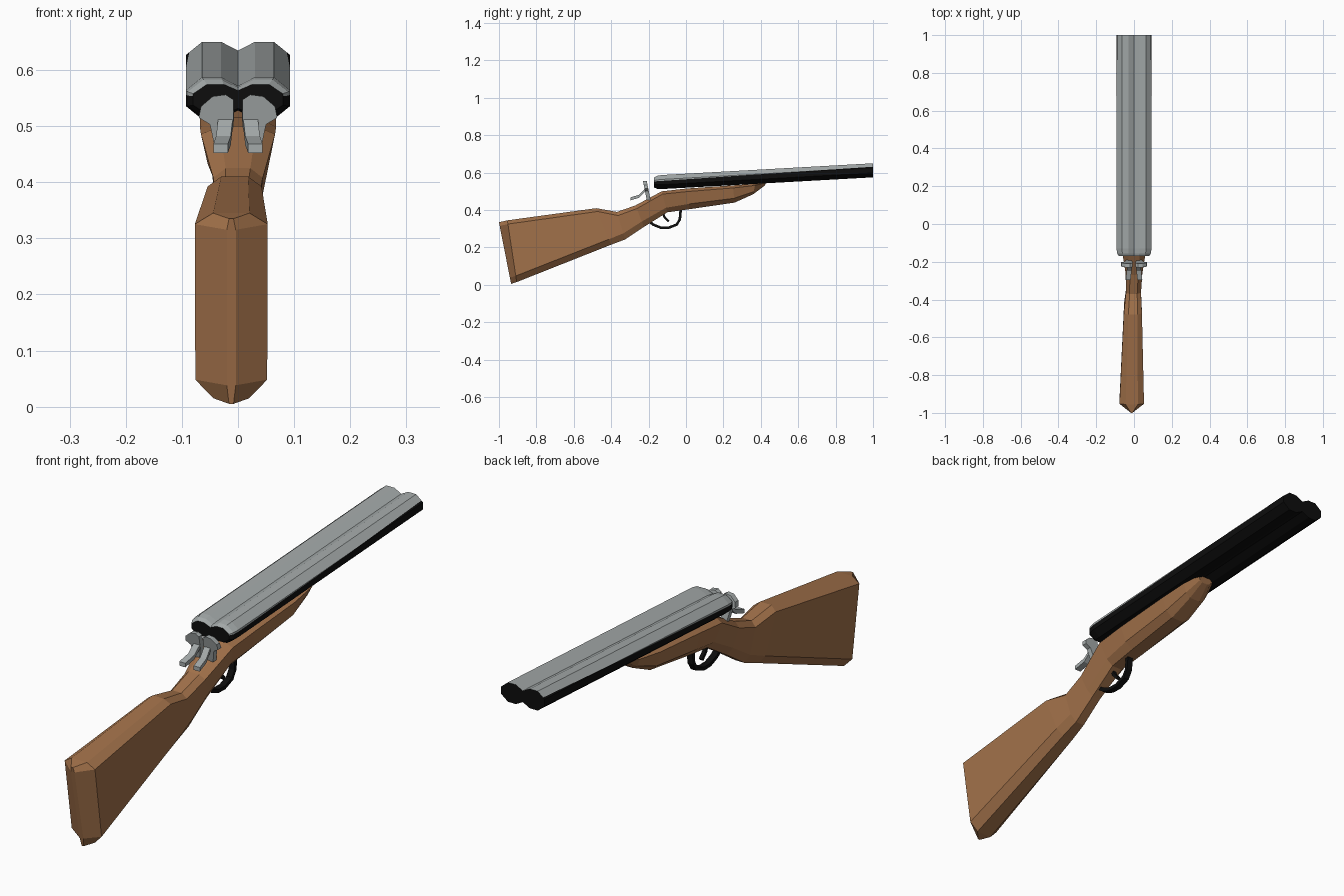
import bpy, bmesh
from mathutils import Vector

if "Cube" in bpy.data.objects:
    bpy.data.objects.remove(bpy.data.objects["Cube"])

def material(name, rgb):
    m = bpy.data.materials.new(name)
    m.diffuse_color = (*rgb, 1)
    m.use_nodes = True
    m.node_tree.nodes["Principled BSDF"].inputs["Base Color"].default_value = m.diffuse_color
    return m

WOOD = material("brown wood", (0.36, 0.165, 0.068))
STEEL = material("grey steel", (0.37, 0.40, 0.40))
BLACK = material("black metal", (0.004, 0.004, 0.004))

def finish(name, bm, *mats):
    bmesh.ops.recalc_face_normals(bm, faces=bm.faces[:])
    me = bpy.data.meshes.new(name)
    bm.to_mesh(me)
    bm.free()
    for m in mats:
        me.materials.append(m)
    ob = bpy.data.objects.new(name, me)
    bpy.context.collection.objects.link(ob)
    return ob

def loft(rings):
    """Skin a list of equal-length point rings and cap both ends."""
    bm = bmesh.new()
    vs = [[bm.verts.new(p) for p in r] for r in rings]
    n = len(vs[0])
    for a, b in zip(vs, vs[1:]):
        for i in range(n):
            bm.faces.new((a[i], a[(i + 1) % n], b[(i + 1) % n], b[i]))
    bm.faces.new(vs[0])
    bm.faces.new(vs[-1][::-1])
    return bm

def strip(name, path, w, t, mat, cx=0.0):
    """Rectangular bar following a (y, z) path."""
    rings = []
    for i, p in enumerate(path):
        a, b = path[max(i - 1, 0)], path[min(i + 1, len(path) - 1)]
        d = Vector((b[0] - a[0], b[1] - a[1])).normalized()
        ny, nz = -d.y * t / 2, d.x * t / 2
        rings.append([(cx + sx * w / 2, p[0] + s * ny, p[1] + s * nz)
                      for sx, s in ((-1, -1), (1, -1), (1, 1), (-1, 1))])
    return finish(name, loft(rings), mat)

# Wooden stock: top y,z / bottom y,z / upper and lower half width / chamfer / x offset
sections = [
    (-1.00, .335, -.935, .005, .008, .008, .10, -.012),
    (-.955, .345, -.905, .015, .065, .064, .10, -.012),
    (-.48, .410, -.40, .215, .048, .046, .15, -.006),
    (-.37, .390, -.325, .243, .040, .038, .22, -.003),
    (-.27, .425, -.225, .310, .044, .036, .25, 0),
    (-.13, .500, -.10, .388, .066, .046, .22, 0),
    (.00, .515, .02, .405, .068, .054, .25, 0),
    (.25, .532, .26, .440, .068, .056, .25, 0),
    (.37, .540, .36, .485, .060, .045, .25, 0),
    (.43, .550, .42, .530, .035, .025, .25, 0),
]
rings = []
for ty, tz, by, bz, wt, wb, c, cx in sections:
    half = [(.5 * wb, 0), (wb, c), (wt, 1 - c * .6), (.5 * wt, 1)]
    outline = half + [(-x, t) for x, t in reversed(half)]
    rings.append([(cx + x, by + (ty - by) * t, bz + (tz - bz) * t) for x, t in outline])
finish("stock", loft(rings), WOOD)

# Twin barrels: one two-lobed outline swept along the tilted axis
quarter = [(.0, .022), (.030, .0375), (.064, .0375), (.093, .014)]
right = quarter + [(x, -z) for x, z in reversed(quarter)]
outline = right + [(-x, z) for x, z in reversed(right[1:-1])]
outline = outline[:8] + [p for p in outline[8:] if p[0] != 0]

def axis_z(y):
    return .5475 + (y + .17) * .0556

bm = loft([[(x * s, y, axis_z(y) + z * k) for x, z in outline]
           for y, s, k in ((-.17, .86, .72), (-.155, .96, .92), (-.13, 1, 1), (1, 1, 1))])
# Split line between grey upper and black lower metal
p0 = Vector((0, -.15, axis_z(-.15) + .006))
p1 = Vector((0, 1, axis_z(1) + .019))
normal = Vector((1, 0, 0)).cross(p1 - p0).normalized()
bmesh.ops.bisect_plane(bm, geom=bm.verts[:] + bm.edges[:] + bm.faces[:],
                       plane_co=p0, plane_no=normal, dist=1e-5)
bmesh.ops.recalc_face_normals(bm, faces=bm.faces[:])
for f in bm.faces:
    above = (f.calc_center_median() - p0).dot(normal) > 0
    f.material_index = 0 if above and abs(f.normal.y) < .9 else 1
finish("barrels", bm, STEEL, BLACK)

# Pair of hammers: faceted plate with a curved thumb spur
plate = [(.008, .500), (.008, .547), (.022, .556), (.045, .553),
         (.066, .535), (.070, .515), (.050, .503), (.040, .455), (.018, .455)]
for side, s in (("left", -1), ("right", 1)):
    finish("hammer_plate_" + side,
           loft([[(s * x, -.200 + dy - (z - .455) * .2, z) for x, z in plate]
                 for dy in (-.010, .010)]), STEEL)
    spur = [(-.205, .520, .020), (-.225, .500, .023), (-.250, .474, .026), (-.297, .460, .031)]
    finish("hammer_spur_" + side,
           loft([[(s * (cx + dx), y, z + dz)
                  for dx, dz in ((-.013, -.008), (.013, -.008), (.013, .008), (-.013, .008))]
                 for y, z, cx in spur]), STEEL)

# Trigger guard and trigger
strip("trigger_guard", [(-.205, .345), (-.175, .322), (-.135, .306), (-.095, .305),
                        (-.050, .322), (-.033, .350), (-.028, .405)], .024, .014, BLACK)
strip("trigger", [(-.125, .390), (-.115, .362), (-.092, .338)], .014, .012, BLACK)
